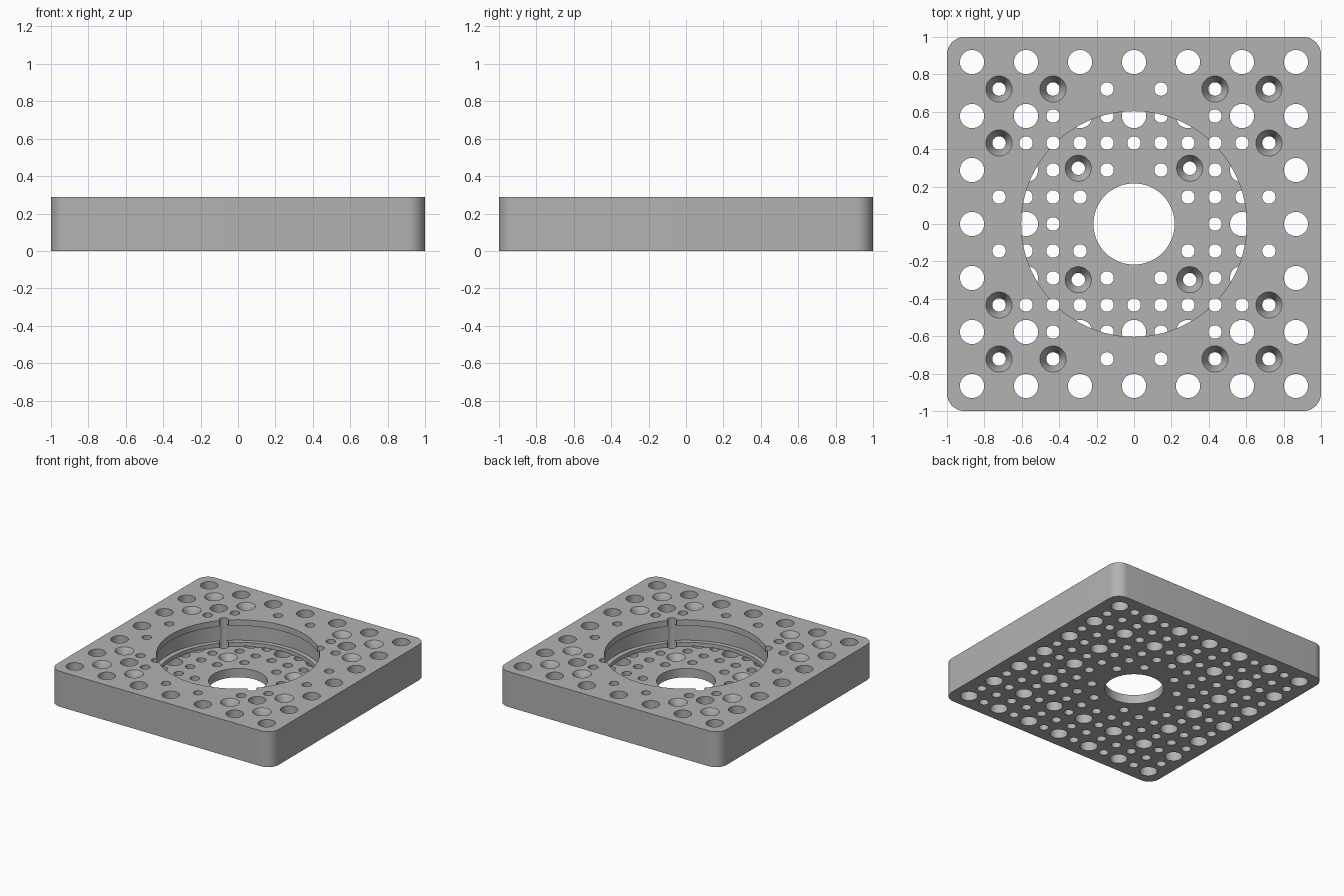
import bpy, bmesh, math

if "Cube" in bpy.data.objects:
    bpy.data.objects.remove(bpy.data.objects["Cube"], do_unlink=True)

PITCH = 1 / 6.93
HEIGHT = 0.289
FLOOR = 0.072
BIG, SMALL, SINK = 0.065, 0.036, 0.07
LOW, HIGH = -0.05, HEIGHT + 0.05

grey = bpy.data.materials.new("plain_grey")
grey.use_nodes = True
colour = (0.45, 0.45, 0.45, 1)
grey.diffuse_color = colour
grey.node_tree.nodes["Principled BSDF"].inputs["Base Color"].default_value = colour


def make_object(name, bm):
    bmesh.ops.recalc_face_normals(bm, faces=bm.faces)
    mesh = bpy.data.meshes.new(name)
    bm.to_mesh(mesh)
    bm.free()
    mesh.materials.append(grey)
    obj = bpy.data.objects.new(name, mesh)
    bpy.context.collection.objects.link(obj)
    return obj


def add_turned(bm, x, y, profile, sides):
    """Closed solid of revolution from (radius, z) points, bottom to top."""
    rings = []
    for r, z in profile:
        rings.append([bm.verts.new((x + r * math.cos(math.tau * k / sides),
                                    y + r * math.sin(math.tau * k / sides), z))
                      for k in range(sides)])
    for a, b in zip(rings, rings[1:]):
        for k in range(sides):
            n = (k + 1) % sides
            bm.faces.new((a[k], a[n], b[n], b[k]))
    bm.faces.new(rings[0][::-1])
    bm.faces.new(rings[-1])


def carve(target, cutter):
    cutter.hide_render = True
    mod = target.modifiers.new("cut", "BOOLEAN")
    mod.operation = "DIFFERENCE"
    mod.solver = "EXACT"
    mod.object = cutter
    bpy.context.view_layer.objects.active = target
    bpy.ops.object.modifier_apply(modifier=mod.name)
    bpy.data.objects.remove(cutter, do_unlink=True)


# Square block with rounded upright corners
bm = bmesh.new()
bmesh.ops.create_cube(bm, size=1)
for v in bm.verts:
    v.co = (v.co.x * 2, v.co.y * 2, (v.co.z + 0.5) * HEIGHT)
upright = [e for e in bm.edges if abs(e.verts[0].co.z - e.verts[1].co.z) > 0.1]
bmesh.ops.bevel(bm, geom=upright, offset=0.095, segments=10, profile=0.5, affect="EDGES")
plate = make_object("mounting_plate", bm)

# Round pocket with an undercut groove, and the centre bore
bm = bmesh.new()
add_turned(bm, 0, 0, [(0.217, LOW), (0.217, FLOOR), (0.603, FLOOR), (0.603, 0.105),
                      (0.64, 0.105), (0.64, 0.24), (0.603, 0.24), (0.603, HIGH)], 96)
carve(plate, make_object("pocket_cutter", bm))

# Grid of holes, sorted by their place on the grid
bm = bmesh.new()
blind = FLOOR + 0.003
for i in range(-6, 7):
    for j in range(-6, 7):
        x, y = i * PITCH, j * PITCH
        place = tuple(sorted((abs(i), abs(j))))
        ring = place[1]
        if place == (2, 2):
            # countersunk holes in the pocket floor
            x, y = math.copysign(0.298, x), math.copysign(0.298, y)
            add_turned(bm, x, y, [(SMALL, LOW), (SMALL, FLOOR - 0.055),
                                  (SINK, FLOOR), (SINK, FLOOR + 0.01)], 32)
        elif ring <= 2 and place != (1, 2):
            continue
        elif place in ((5, 5), (3, 5)):
            # countersunk holes in the top face
            add_turned(bm, x, y, [(SMALL, LOW), (SMALL, HEIGHT - 0.06),
                                  (SINK, HEIGHT), (SINK, HIGH)], 32)
        elif i % 2 == 0 and j % 2 == 0 and ring in (4, 6):
            # large holes, open on top at the rim and diagonal
            through = ring == 6 or place == (4, 4)
            add_turned(bm, x, y, [(BIG, LOW), (BIG, HIGH if through else blind)], 32)
        else:
            through = place in ((1, 5), (3, 4), (3, 3))
            add_turned(bm, x, y, [(SMALL, LOW), (SMALL, HIGH if through else blind)], 24)
carve(plate, make_object("hole_cutters", bm))

# Smooth curved walls, crisp rims
bpy.ops.object.select_all(action="DESELECT")
plate.select_set(True)
bpy.context.view_layer.objects.active = plate
bpy.ops.object.shade_smooth_by_angle(angle=math.radians(30))
